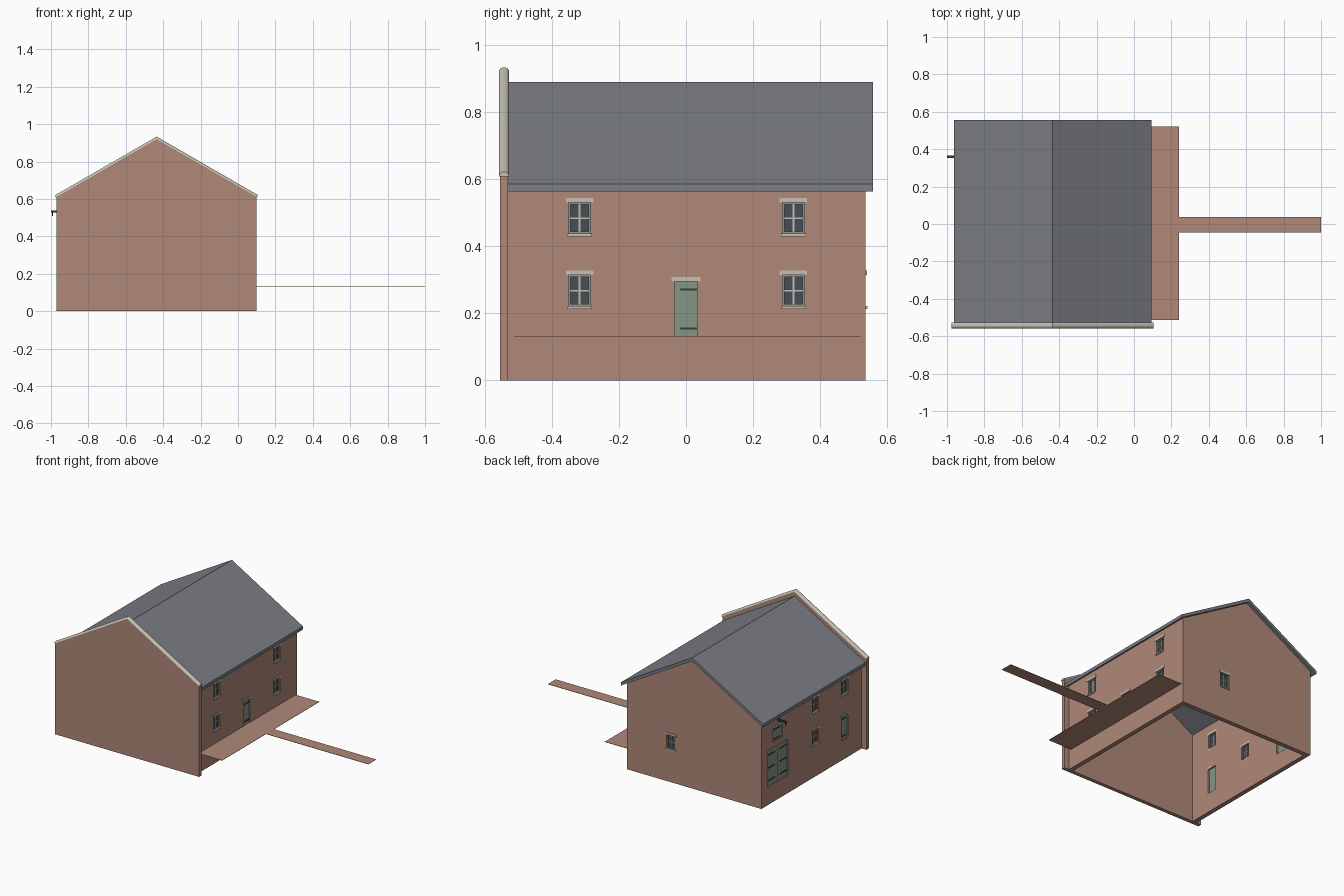
import bpy, bmesh, math
from mathutils import Vector

cube = bpy.data.objects.get("Cube")
if cube:
    bpy.data.objects.remove(cube, do_unlink=True)


def material(name, rgb):
    m = bpy.data.materials.new(name)
    m.use_nodes = True
    m.diffuse_color = (*rgb, 1)
    bsdf = m.node_tree.nodes["Principled BSDF"]
    bsdf.inputs["Base Color"].default_value = (*rgb, 1)
    bsdf.inputs["Roughness"].default_value = 0.9
    return m


BRICK = material("warm brick", (0.43, 0.25, 0.19))
SLATE = material("grey slate", (0.20, 0.21, 0.235))
STONE = material("pale stone", (0.56, 0.53, 0.45))
GREEN = material("sage green paint", (0.24, 0.30, 0.235))
GLASS = material("dark glass", (0.06, 0.075, 0.09))
IRON = material("black iron", (0.04, 0.045, 0.05))
FRAME = material("window frame paint", (0.30, 0.29, 0.25))

# Main dimensions
LEFT, RIGHT = -0.935, 0.065
FRONT, BACK = -0.53, 0.535
MID = (LEFT + RIGHT) / 2
PITCH = math.tan(math.radians(30))
RIDGE, THICK, WALL = 0.89, 0.022, 0.03
GROUND = 0.13


def finish(name, bm, mat):
    bmesh.ops.recalc_face_normals(bm, faces=bm.faces)
    mesh = bpy.data.meshes.new(name)
    bm.to_mesh(mesh)
    bm.free()
    mesh.materials.append(mat)
    ob = bpy.data.objects.new(name, mesh)
    bpy.context.collection.objects.link(ob)
    return ob


def prism(name, profile, y0, y1, mat):
    """Extrude an x-z outline along y."""
    bm = bmesh.new()
    face = bm.faces.new([bm.verts.new((x, y0, z)) for x, z in profile])
    out = bmesh.ops.extrude_face_region(bm, geom=[face])["geom"]
    verts = [v for v in out if isinstance(v, bmesh.types.BMVert)]
    bmesh.ops.translate(bm, verts=verts, vec=(0, y1 - y0, 0))
    return finish(name, bm, mat)


def gable(half, top, base):
    """House-end outline."""
    eave = top - half * PITCH
    return [(MID - half, base), (MID + half, base), (MID + half, eave),
            (MID, top), (MID - half, eave)]


# Each side maps (along, outward, up) to model space
SIDES = {
    "right": lambda u, d, z: (RIGHT + d, u, z),
    "left": lambda u, d, z: (LEFT - d, u, z),
    "back": lambda u, d, z: (u, BACK + d, z),
}


def boxes(name, side, sizes, mat):
    """One object from boxes given as (u0, u1, d0, d1, z0, z1)."""
    bm = bmesh.new()
    for u0, u1, d0, d1, z0, z1 in sizes:
        a, b = Vector(SIDES[side](u0, d0, z0)), Vector(SIDES[side](u1, d1, z1))
        verts = bmesh.ops.create_cube(bm, size=1)["verts"]
        for v in verts:
            v.co = [(p + q) / 2 + c * abs(q - p) for p, q, c in zip(a, b, v.co)]
    return finish(name, bm, mat)


cutters = []


def opening(side, u, w, z0, z1):
    cutters.append(boxes("opening", side,
                         [(u - w, u + w, -WALL * 2, WALL, z0, z1)], BRICK))


def window(name, side, u, z0):
    """Casement with glazing bars, stone lintel and sill."""
    w, z1, e = 0.033, z0 + 0.093, 0.006
    zm = (z0 + z1) / 2
    opening(side, u, w, z0, z1)
    boxes(name + "_glass", side, [(u - w, u + w, -0.018, -0.012, z0, z1)], GLASS)
    d = (-0.022, -0.006)
    boxes(name + "_frame", side, [
        (u - w, u - w + e, *d, z0, z1), (u + w - e, u + w, *d, z0, z1),
        (u - w, u + w, *d, z0, z0 + e), (u - w, u + w, *d, z1 - e, z1)], FRAME)
    d = (-0.02, -0.009)
    boxes(name + "_glazing_bars", side, [
        (u - 0.003, u + 0.003, *d, z0, z1),
        (u - w, u + w, *d, zm - 0.002, zm + 0.002)], STONE)
    boxes(name + "_lintel", side, [(u - 0.041, u + 0.041, -WALL, 0.004, z1, z1 + 0.014)], STONE)
    boxes(name + "_sill", side, [(u - 0.037, u + 0.037, -WALL, 0.006, z0 - 0.008, z0)], STONE)


def door(name, side, u, w, z0, z1, hinge_rows, leaves=1, lintel=True):
    """Plank door with iron strap hinges."""
    opening(side, u, w, z0, z1)
    boxes(name, side, [(u - w, u + w, -0.02, -0.006, z0, z1)], GREEN)
    straps = []
    for i in range(hinge_rows):
        t = 0.15 + 0.7 * i / (hinge_rows - 1)
        z = z0 + (z1 - z0) * t
        reach = 1.5 * w / leaves
        straps.append((u + w - reach, u + w, -0.006, -0.002, z - 0.003, z + 0.003))
        if leaves == 2:
            straps.append((u - w, u - w + reach, -0.006, -0.002, z - 0.003, z + 0.003))
    if leaves == 2:
        straps.append((u - 0.0015, u + 0.0015, -0.006, -0.004, z0, z1))
    boxes(name + "_hinges", side, straps, IRON)
    if lintel:
        boxes(name + "_lintel", side,
              [(u - w - 0.008, u + w + 0.008, -WALL, 0.004, z1, z1 + 0.013)], STONE)


# Hollow brick shell, open underneath
half = (RIGHT - LEFT) / 2
walls = prism("walls", gable(half, RIDGE - THICK, 0), FRONT, BACK, BRICK)
cutters.append(prism("interior", gable(half - WALL, RIDGE + 0.1, -0.1),
                     FRONT - 0.1, BACK - WALL, BRICK))

# Windows and doors
for row, z in (("lower", 0.221), ("upper", 0.437)):
    for end, u in (("front", -0.317), ("rear", 0.32)):
        window(f"right_{row}_{end}_window", "right", u, z)
    window(f"left_{row}_middle_window", "left", -0.04, z)
window("left_upper_front_window", "left", -0.35, 0.437)
window("back_window", "back", -0.263, 0.221)
door("right_door", "right", 0, 0.035, GROUND, 0.295, 2)
door("left_door", "left", -0.35, 0.035, GROUND, 0.295, 2)
door("cart_door", "left", 0.36, 0.105, 0.12, 0.365, 3, leaves=2, lintel=False)
door("loft_hatch", "left", 0.36, 0.05, 0.4, 0.49, 2)

# Cut the openings, then drop the cutters
for cutter in cutters:
    mod = walls.modifiers.new("cut", 'BOOLEAN')
    mod.object, mod.operation, mod.solver = cutter, 'DIFFERENCE', 'EXACT'
graph = bpy.context.evaluated_depsgraph_get()
cut_mesh = bpy.data.meshes.new_from_object(walls.evaluated_get(graph))
walls.modifiers.clear()
walls.data = cut_mesh
for cutter in cutters:
    bpy.data.objects.remove(cutter, do_unlink=True)

# Front gable wall, standing proud of roof and sides
prism("front_gable_wall", gable(0.535, 0.924, 0), -0.555, FRONT, BRICK)

# Pitched slate roof
reach = 0.528
eave = RIDGE - reach * PITCH
prism("roof", [(MID - reach, eave), (MID, RIDGE), (MID + reach, eave),
               (MID + reach, eave - THICK), (MID, RIDGE - THICK),
               (MID - reach, eave - THICK)], FRONT, 0.557, SLATE)

# Half-round stone coping along the gable
bm = bmesh.new()
rings = []
for x in (MID - 0.54, MID, MID + 0.54):
    z = 0.920 - abs(x - MID) * PITCH
    ring = []
    for i in range(9):
        a = math.pi * i / 8
        ring.append(bm.verts.new((x, -0.5425 + 0.0155 * math.cos(a), z + 0.013 * math.sin(a))))
    rings.append(ring)
for r, s in zip(rings, rings[1:]):
    for i in range(9):
        j = (i + 1) % 9
        bm.faces.new((r[i], r[j], s[j], s[i]))
bm.faces.new(rings[0])
bm.faces.new(rings[-1])
coping = finish("gable_coping", bm, STONE)
bpy.context.view_layer.objects.active = coping
coping.select_set(True)
bpy.ops.object.shade_smooth_by_angle(angle=math.radians(28))
coping.select_set(False)

# Hoist beam and hook above the loft hatch
boxes("hoist_beam", "left", [(0.354, 0.366, -WALL, 0.065, 0.527, 0.539)], IRON)
boxes("hoist_hook", "left", [(0.357, 0.363, 0.054, 0.06, 0.51, 0.527)], IRON)

# Terrace and path
boxes("terrace", "right", [(-0.512, 0.52, 0, 0.175, GROUND, GROUND + 0.002)], BRICK)
boxes("path", "right", [(-0.045, 0.038, 0.175, 0.935, GROUND, GROUND + 0.002)], BRICK)
